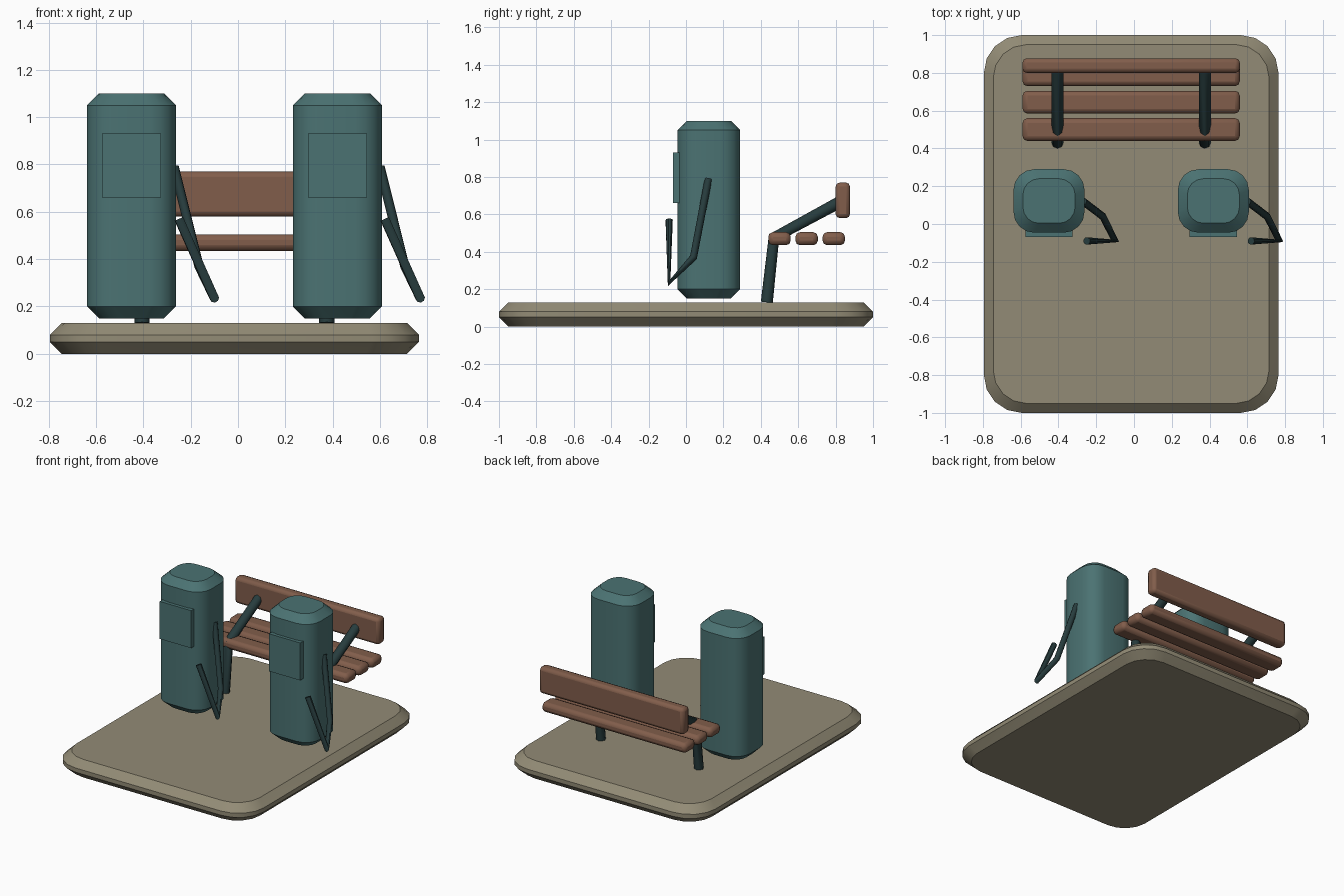
import bpy, bmesh, math
from mathutils import Vector

cube = bpy.data.objects.get("Cube")
if cube:
    bpy.data.objects.remove(cube, do_unlink=True)


def material(name, color):
    mat = bpy.data.materials.new(name)
    mat.use_nodes = True
    mat.diffuse_color = (*color, 1)
    mat.node_tree.nodes["Principled BSDF"].inputs["Base Color"].default_value = (*color, 1)
    return mat


STONE = material("warm stone", (0.29, 0.26, 0.18))
TEAL = material("muted teal", (0.07, 0.17, 0.17))
DARK = material("dark teal metal", (0.02, 0.045, 0.047))
WOOD = material("brown wood", (0.22, 0.11, 0.07))


def finish(obj, mat, angle=35):
    obj.data.materials.append(mat)
    bpy.ops.object.select_all(action="DESELECT")
    obj.select_set(True)
    bpy.context.view_layer.objects.active = obj
    bpy.ops.object.shade_smooth_by_angle(angle=math.radians(angle))
    return obj


def rounded_block(name, center, half, height, bottom, radius, edge, mat, steps=4):
    """Rounded rectangle lofted upward, with chamfered top and bottom rims."""
    bm = bmesh.new()
    rings = []
    levels = [(0, edge), (edge, 0), (height - edge, 0), (height, edge)]
    for z, inset in levels:
        r = radius - inset * 0.5
        ring = []
        for quarter, (sx, sy) in enumerate([(1, 1), (-1, 1), (-1, -1), (1, -1)]):
            cx = center[0] + sx * (half[0] - inset - r)
            cy = center[1] + sy * (half[1] - inset - r)
            for i in range(steps + 1):
                a = (quarter + i / steps) * math.pi / 2
                ring.append(bm.verts.new((cx + r * math.cos(a), cy + r * math.sin(a), bottom + z)))
        rings.append(ring)
    n = len(rings[0])
    for low, high in zip(rings, rings[1:]):
        for i in range(n):
            j = (i + 1) % n
            bm.faces.new((low[i], low[j], high[j], high[i]))
    bm.faces.new(rings[0][::-1])
    bm.faces.new(rings[-1])
    mesh = bpy.data.meshes.new(name)
    bm.to_mesh(mesh)
    bm.free()
    obj = bpy.data.objects.new(name, mesh)
    bpy.context.collection.objects.link(obj)
    return finish(obj, mat)


def box(name, low, high, mat, bevel=0.0):
    low, high = Vector(low), Vector(high)
    bpy.ops.mesh.primitive_cube_add(size=1, location=(low + high) / 2)
    obj = bpy.context.object
    obj.name = name
    obj.scale = high - low
    bpy.ops.object.transform_apply(location=False, rotation=False, scale=True)
    finish(obj, mat, 50 if bevel else 30)
    if bevel:
        mod = obj.modifiers.new("rounded edges", "BEVEL")
        mod.width = bevel
        mod.segments = 2
    return obj


def tube(name, points, radius, mat):
    """Round bar following a bent path."""
    curve = bpy.data.curves.new(name, "CURVE")
    curve.dimensions = "3D"
    curve.bevel_depth = radius
    curve.bevel_resolution = 2
    curve.use_fill_caps = True
    spline = curve.splines.new("POLY")
    spline.points.add(len(points) - 1)
    for p, co in zip(spline.points, points):
        p.co = (*co, 1)
    obj = bpy.data.objects.new(name, curve)
    bpy.context.collection.objects.link(obj)
    bpy.ops.object.select_all(action="DESELECT")
    obj.select_set(True)
    bpy.context.view_layer.objects.active = obj
    bpy.ops.object.convert(target="MESH")
    return finish(bpy.context.object, mat, 50)


MID = -0.015

# Ground slab
rounded_block("base_slab", (MID, 0), (0.78, 1.0), 0.13, 0, 0.2, 0.05, STONE)

# Two charging posts, each with a front panel and a hanging cable
for side, x in (("right", MID - 0.435), ("left", MID + 0.435)):
    rounded_block(side + "_post", (x, 0.122), (0.188, 0.168), 0.95, 0.15, 0.11, 0.05, TEAL)
    box(side + "_panel", (x - 0.125, -0.07, 0.66), (x + 0.125, -0.03, 0.93), TEAL)
    cable = [(0.18, 0.12, 0.79), (0.285, 0.04, 0.37), (0.35, -0.09, 0.235), (0.2, -0.09, 0.57)]
    tube(side + "_cable", [(x + dx, y, z) for dx, y, z in cable], 0.02, DARK)

# Bench: three seat slats, a backrest and two bent supports
SEAT_LOW, SEAT_HIGH = MID - 0.575, MID + 0.575
for i in range(3):
    y = 0.5 + i * 0.145
    box(f"seat_slat_{i + 1}", (SEAT_LOW, y - 0.06, 0.435), (SEAT_HIGH, y + 0.06, 0.505), WOOD, 0.025)
box("backrest", (SEAT_LOW, 0.8, 0.58), (SEAT_HIGH, 0.877, 0.77), WOOD, 0.022)
for side, x in (("right", MID - 0.39), ("left", MID + 0.39)):
    tube(side + "_bench_support", [(x, 0.432, 0.13), (x, 0.47, 0.475), (x, 0.83, 0.67)], 0.032, DARK)
